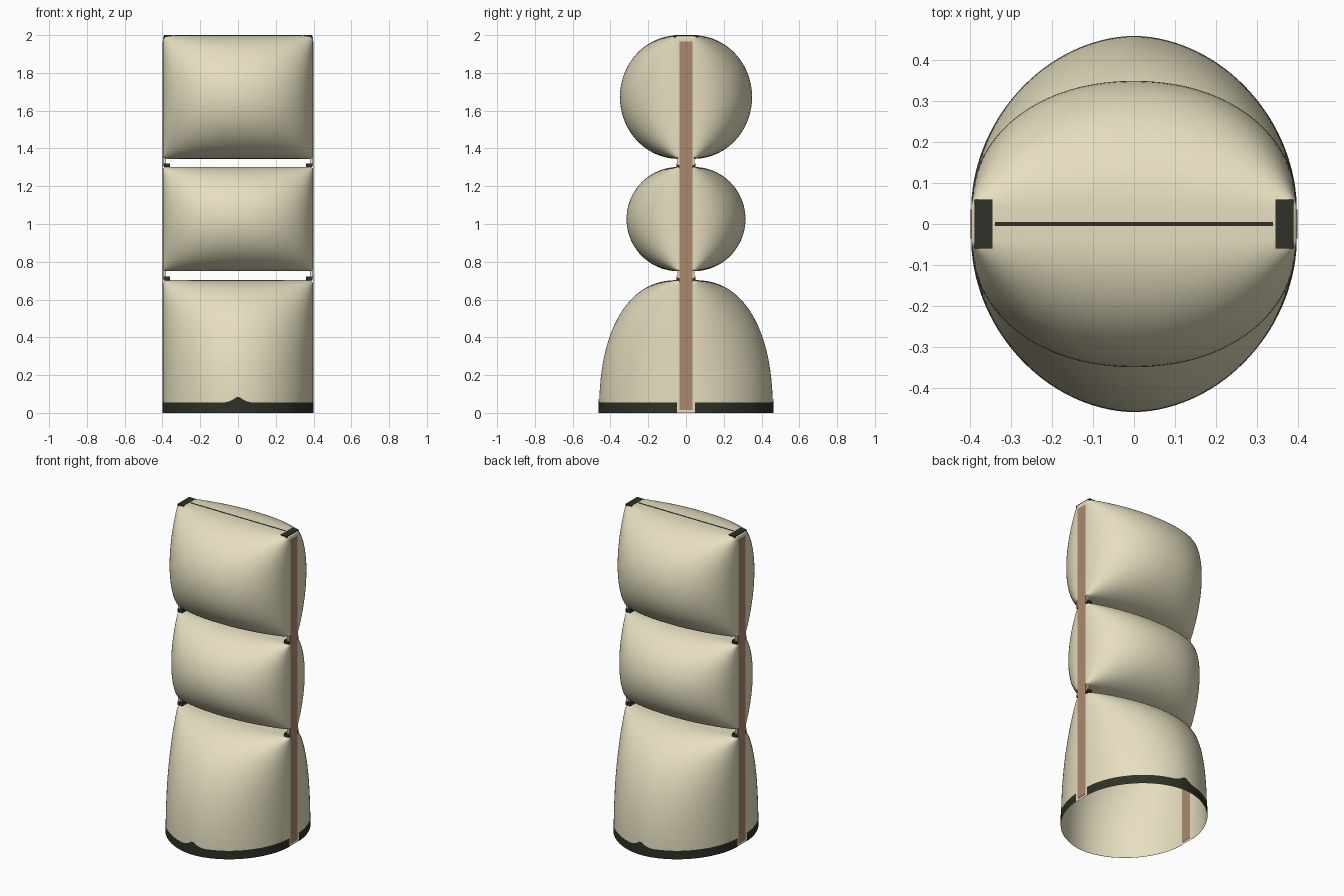
import bpy, bmesh, math

cube = bpy.data.objects.get("Cube")
if cube:
    bpy.data.objects.remove(cube)


def material(name, rgb):
    m = bpy.data.materials.new(name)
    m.use_nodes = True
    m.diffuse_color = (*rgb, 1)
    m.node_tree.nodes["Principled BSDF"].inputs["Base Color"].default_value = (*rgb, 1)
    return m


cream = material("cream_fabric", (0.79, 0.735, 0.52))
brown = material("brown_webbing", (0.41, 0.25, 0.155))
dark = material("dark_trim", (0.03, 0.03, 0.022))

HALF_W = 0.398
EDGE = 0.04      # half the width of the flat edge strip between the two panels
SEGS = 128
LOWER_PLAN = 1.9


def ring(depth, power, width=HALF_W):
    """Rounded oval with flat ends, as a list of (x, y)."""
    points = []
    for i in range(SEGS):
        a = 2 * math.pi * (i + 0.5) / SEGS
        c, s = math.cos(a), math.sin(a)
        x = math.copysign(abs(c) ** (2 / power), c) * width
        y = math.copysign(EDGE + (depth - EDGE) * abs(s) ** (2 / power), s)
        points.append((x, y))
    return points


def finish(name, bm, mats):
    bmesh.ops.recalc_face_normals(bm, faces=bm.faces)
    me = bpy.data.meshes.new(name)
    bm.to_mesh(me)
    bm.free()
    ob = bpy.data.objects.new(name, me)
    bpy.context.collection.objects.link(ob)
    for m in mats:
        me.materials.append(m)
    bpy.ops.object.select_all(action="DESELECT")
    ob.select_set(True)
    bpy.context.view_layer.objects.active = ob
    bpy.ops.object.shade_smooth_by_angle(angle=math.radians(40))
    return ob


def loft(bm, rings):
    rows = [[bm.verts.new(p) for p in r] for r in rings]
    for low, high in zip(rows, rows[1:]):
        for i in range(SEGS):
            j = (i + 1) % SEGS
            bm.faces.new((low[i], low[j], high[j], high[i]))
    return rows


def pouch(name, centre, half_h, depth, plan, profile=2.0, open_base=False):
    """Pillow of constant width whose depth follows an arc up to the flat seam."""
    bm = bmesh.new()
    steps = 48
    start = 0 if open_base else -math.pi / 2
    rings = []
    for k in range(steps + 1):
        phi = start + (math.pi / 2 - start) * k / steps
        s, c = math.sin(phi), max(math.cos(phi), 0)
        z = centre + half_h * math.copysign(abs(s) ** (2 / profile), s)
        d = EDGE + (depth - EDGE) * c ** (2 / profile)
        # round the corners slightly
        w = HALF_W - 0.02 * max(0, (abs(s) - 0.97) / 0.03) ** 2
        rings.append([(x, y, z) for x, y in ring(d, plan, w)])
    rows = loft(bm, rings)
    bm.faces.new(rows[-1])
    if not open_base:
        bm.faces.new(rows[0])
    return finish(name, bm, [cream])


def box(name, centre, size, mat):
    bm = bmesh.new()
    bmesh.ops.create_cube(bm, size=1)
    for v in bm.verts:
        v.co = [c + s * p for c, s, p in zip(centre, size, v.co)]
    return finish(name, bm, [mat])


# Three inflated chambers, the lowest one open underneath
pouch("lower_chamber", 0, 0.703, 0.46, LOWER_PLAN, profile=2.3, open_base=True)
pouch("middle_chamber", 1.026, 0.276, 0.315, 2.1)
pouch("upper_chamber", 1.672, 0.327, 0.35, 2.1)

# Dark hem around the open bottom, broken by the side straps
bm = bmesh.new()
hem = []
for level in (0, 1):
    row = []
    for x, y in ring(0.463, LOWER_PLAN, HALF_W + 0.002):
        peak = 0.035 * max(0, 1 - abs(x) / 0.08) ** 2
        row.append((x, y, level * (0.055 + peak)))
    hem.append(row)
loft(bm, hem)
gap = [f for f in bm.faces if abs(f.calc_center_median().y) < 0.035]
bmesh.ops.delete(bm, geom=gap, context="FACES")
finish("bottom_hem", bm, [dark])

# Thin stitch line along the top seam
box("top_stitch", (0, 0, 1.999), (0.68, 0.009, 0.002), dark)

# Side straps, with small dark gathers at the top corners and between chambers
for side, label in ((1, "left"), (-1, "right")):
    box(label + "_strap", (side * 0.398, 0, 0.99), (0.004, 0.07, 1.95), brown)
    box(label + "_top_gather", (side * 0.368, 0, 1.989), (0.045, 0.12, 0.022), dark)
    for z, level in ((0.712, "lower"), (1.311, "upper")):
        box(f"{label}_{level}_gather", (side * 0.378, 0, z), (0.034, 0.1, 0.02), dark)
        box(f"{label}_{level}_link", (side * 0.388, 0, z + 0.021), (0.016, 0.09, 0.04), cream)
